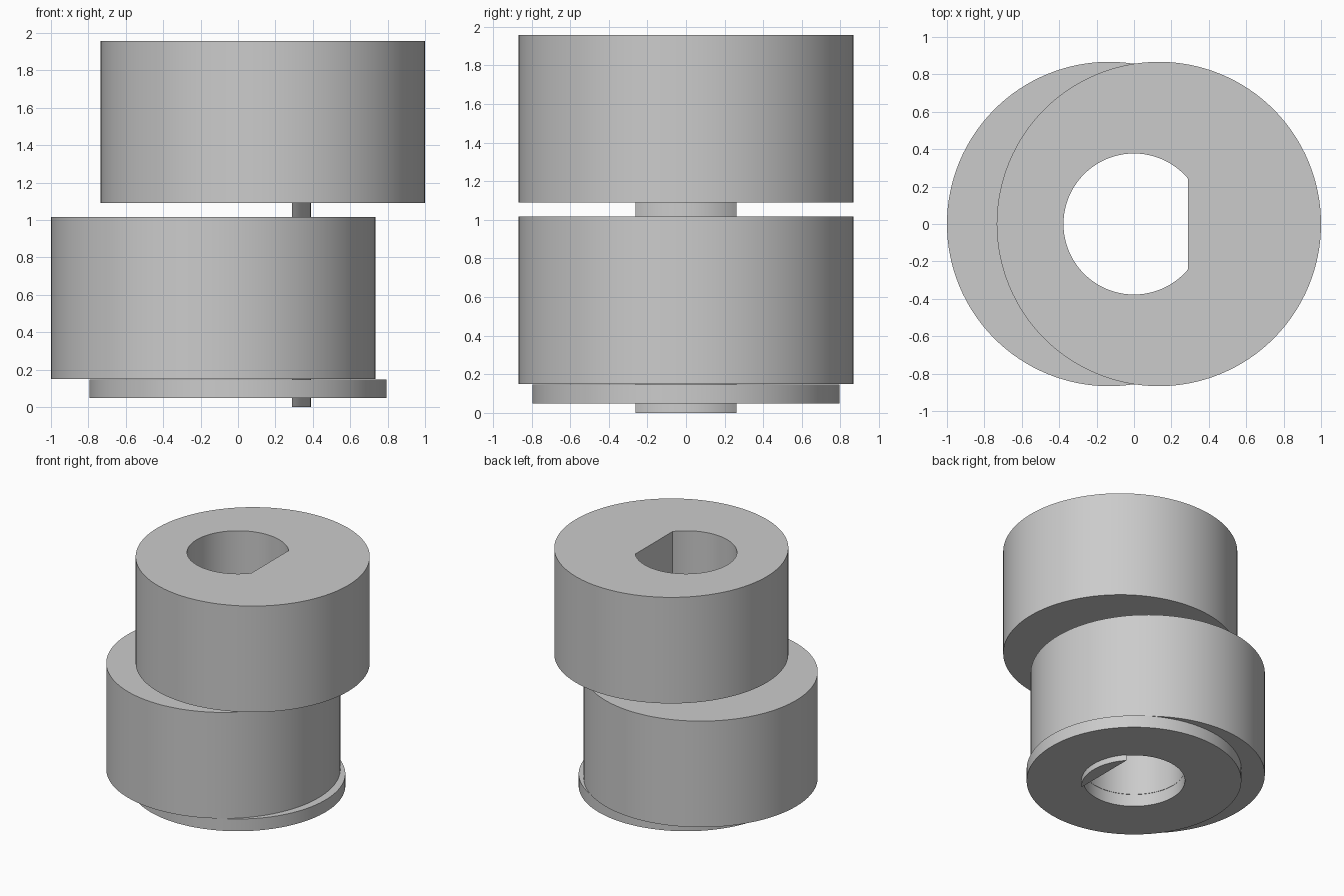
import bpy
import bmesh
import math

cube = bpy.data.objects.get("Cube")
if cube:
    bpy.data.objects.remove(cube, do_unlink=True)

GREY = (0.6, 0.6, 0.6, 1)
mat = bpy.data.materials.new("plain_grey")
mat.use_nodes = True
mat.diffuse_color = GREY
mat.node_tree.nodes["Principled BSDF"].inputs["Base Color"].default_value = GREY

SEGMENTS = 128
BORE = 0.377
TOP = 1.957


def finish(name, bm):
    bmesh.ops.recalc_face_normals(bm, faces=bm.faces[:])
    mesh = bpy.data.meshes.new(name)
    bm.to_mesh(mesh)
    bm.free()
    mesh.materials.append(mat)
    obj = bpy.data.objects.new(name, mesh)
    bpy.context.collection.objects.link(obj)
    bpy.ops.object.select_all(action="DESELECT")
    obj.select_set(True)
    bpy.context.view_layer.objects.active = obj
    bpy.ops.object.shade_smooth_by_angle(angle=math.radians(30))
    return obj


def bored_disc(name, offset, radius, z0, z1):
    """Disc shifted along x, with a round bore on the shaft axis."""
    bm = bmesh.new()

    def ring(cx, r, z):
        angles = [math.tau * i / SEGMENTS for i in range(SEGMENTS)]
        return [bm.verts.new((cx + r * math.cos(a), r * math.sin(a), z)) for a in angles]

    rings = [ring(offset, radius, z0), ring(offset, radius, z1),
             ring(0, BORE, z1), ring(0, BORE, z0)]
    for k, a in enumerate(rings):
        b = rings[(k + 1) % 4]
        for i in range(SEGMENTS):
            j = (i + 1) % SEGMENTS
            bm.faces.new((a[i], a[j], b[j], b[i]))
    return finish(name, bm)


# Base flange and the two opposed eccentric drums
bored_disc("base_flange", 0, 0.795, 0.048, 0.148)
bored_disc("lower_eccentric", -0.133, 0.867, 0.15, 1.017)
bored_disc("upper_eccentric", 0.133, 0.867, 1.09, TOP)

# Flat key: a circular segment running the full height of the bore
bm = bmesh.new()
key_radius, flat_x = 0.39, 0.29
half = math.acos(flat_x / key_radius)
steps = 24
arc = [half * (2 * i / steps - 1) for i in range(steps + 1)]
base = bm.faces.new([bm.verts.new((key_radius * math.cos(a), key_radius * math.sin(a), 0))
                     for a in arc])
side = bmesh.ops.extrude_face_region(bm, geom=[base])
bmesh.ops.translate(bm, vec=(0, 0, TOP),
                    verts=[v for v in side["geom"] if isinstance(v, bmesh.types.BMVert)])
finish("flat_key", bm)
